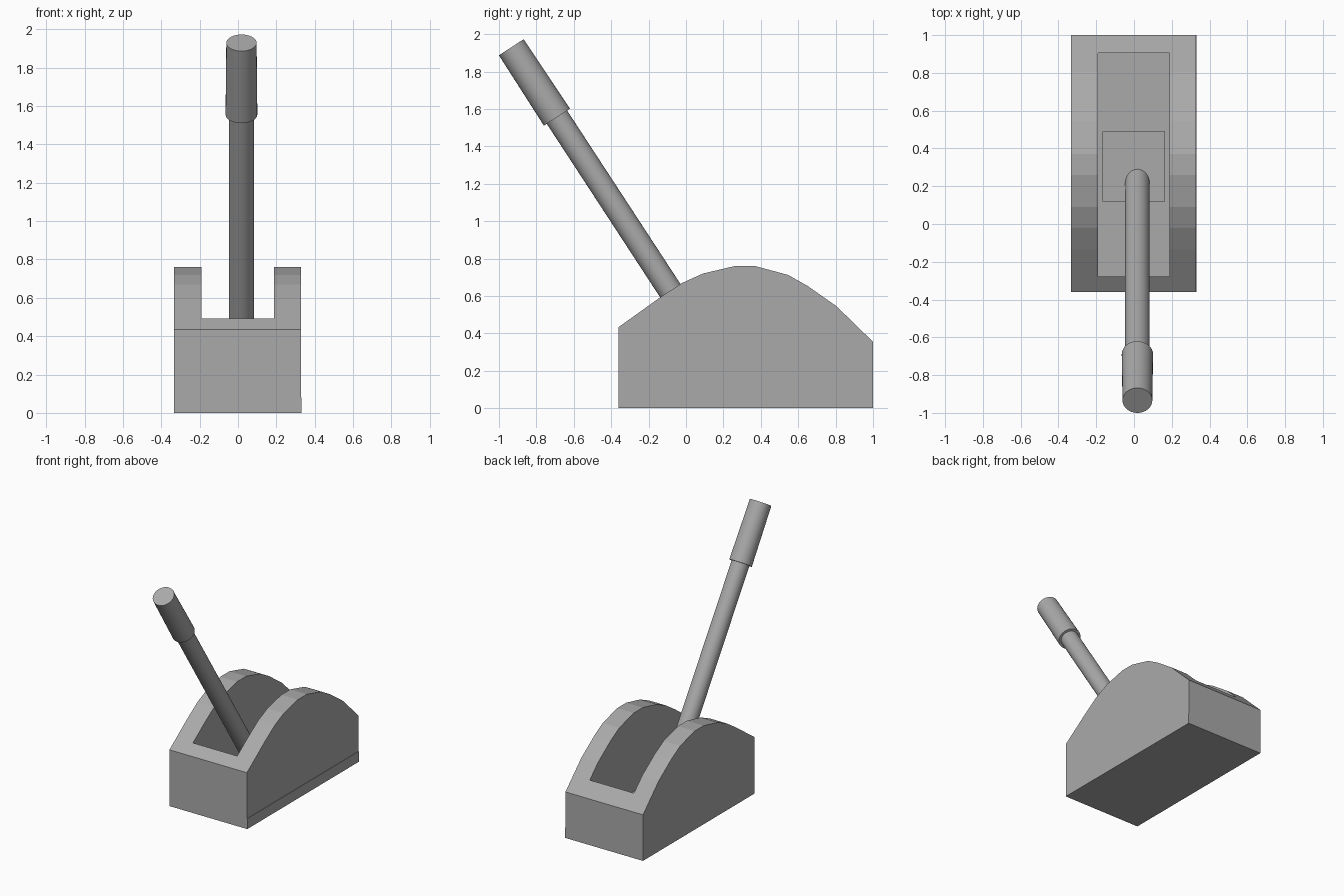
import bpy, bmesh
from mathutils import Vector

old = bpy.data.objects.get("Cube")
if old:
    bpy.data.objects.remove(old, do_unlink=True)

grey = bpy.data.materials.new("plain_grey")
grey.use_nodes = True
grey.diffuse_color = (0.4, 0.4, 0.4, 1)
grey.node_tree.nodes["Principled BSDF"].inputs["Base Color"].default_value = grey.diffuse_color


def finish(name, bm):
    """Turn a bmesh into a named grey object."""
    bmesh.ops.recalc_face_normals(bm, faces=bm.faces)
    mesh = bpy.data.meshes.new(name)
    bm.to_mesh(mesh)
    bm.free()
    mesh.materials.append(grey)
    obj = bpy.data.objects.new(name, mesh)
    bpy.context.collection.objects.link(obj)
    return obj


def prism(name, profile, x0, x1):
    """Extrude a (y, z) profile along x."""
    bm = bmesh.new()
    face = bm.faces.new([bm.verts.new((x0, y, z)) for y, z in profile])
    new = bmesh.ops.extrude_face_region(bm, geom=[face])["geom"]
    verts = [v for v in new if isinstance(v, bmesh.types.BMVert)]
    bmesh.ops.translate(bm, verts=verts, vec=(x1 - x0, 0, 0))
    return finish(name, bm)


def box(name, x0, x1, y0, y1, z0, z1):
    return prism(name, [(y0, z0), (y1, z0), (y1, z1), (y0, z1)], x0, x1)


def cylinder(name, start, end, r0, r1):
    """Round bar between two points."""
    start, end = Vector(start), Vector(end)
    axis = end - start
    bm = bmesh.new()
    bmesh.ops.create_cone(bm, cap_ends=True, segments=32, radius1=r0, radius2=r1, depth=axis.length)
    bmesh.ops.rotate(bm, verts=bm.verts, matrix=axis.to_track_quat('Z', 'Y').to_matrix())
    bmesh.ops.translate(bm, verts=bm.verts, vec=(start + end) / 2)
    obj = finish(name, bm)
    bpy.ops.object.select_all(action='DESELECT')
    obj.select_set(True)
    bpy.context.view_layer.objects.active = obj
    bpy.ops.object.shade_smooth_by_angle()
    return obj


# Arched housing with a slot cut through it
BASE_TOP = 0.08
arch = [(-0.36, 0.434), (-0.135, 0.595), (-0.02, 0.67), (0.09, 0.72), (0.26, 0.76),
        (0.37, 0.76), (0.545, 0.713), (0.65, 0.654), (0.805, 0.545), (1.0, 0.355)]
housing = prism("housing", [(-0.36, BASE_TOP)] + arch + [(1.0, BASE_TOP)], -0.333, 0.328)
cutter = box("slot_cutter", -0.19, 0.187, -0.277, 0.905, 0, 1)
cutter.hide_render = True
cut = housing.modifiers.new("slot", 'BOOLEAN')
cut.operation = 'DIFFERENCE'
cut.solver = 'EXACT'
cut.object = cutter
bpy.context.view_layer.objects.active = housing
bpy.ops.object.modifier_apply(modifier="slot")
bpy.data.objects.remove(cutter, do_unlink=True)

# Base plate and pivot block on the slot floor
box("base_plate", -0.333, 0.331, -0.36, 1.0, 0, BASE_TOP)
box("pivot_block", -0.168, 0.165, 0.12, 0.49, BASE_TOP, 0.175)

# Tilted lever with its thicker grip
X = 0.018
grip_low, grip_top = (X, -0.69, 1.556), (X, -0.934, 1.93)
cylinder("lever_rod", (X, 0.255, 0.11), (X, -0.72, 1.602), 0.065, 0.065)
cylinder("lever_grip", grip_low, grip_top, 0.083, 0.079)
